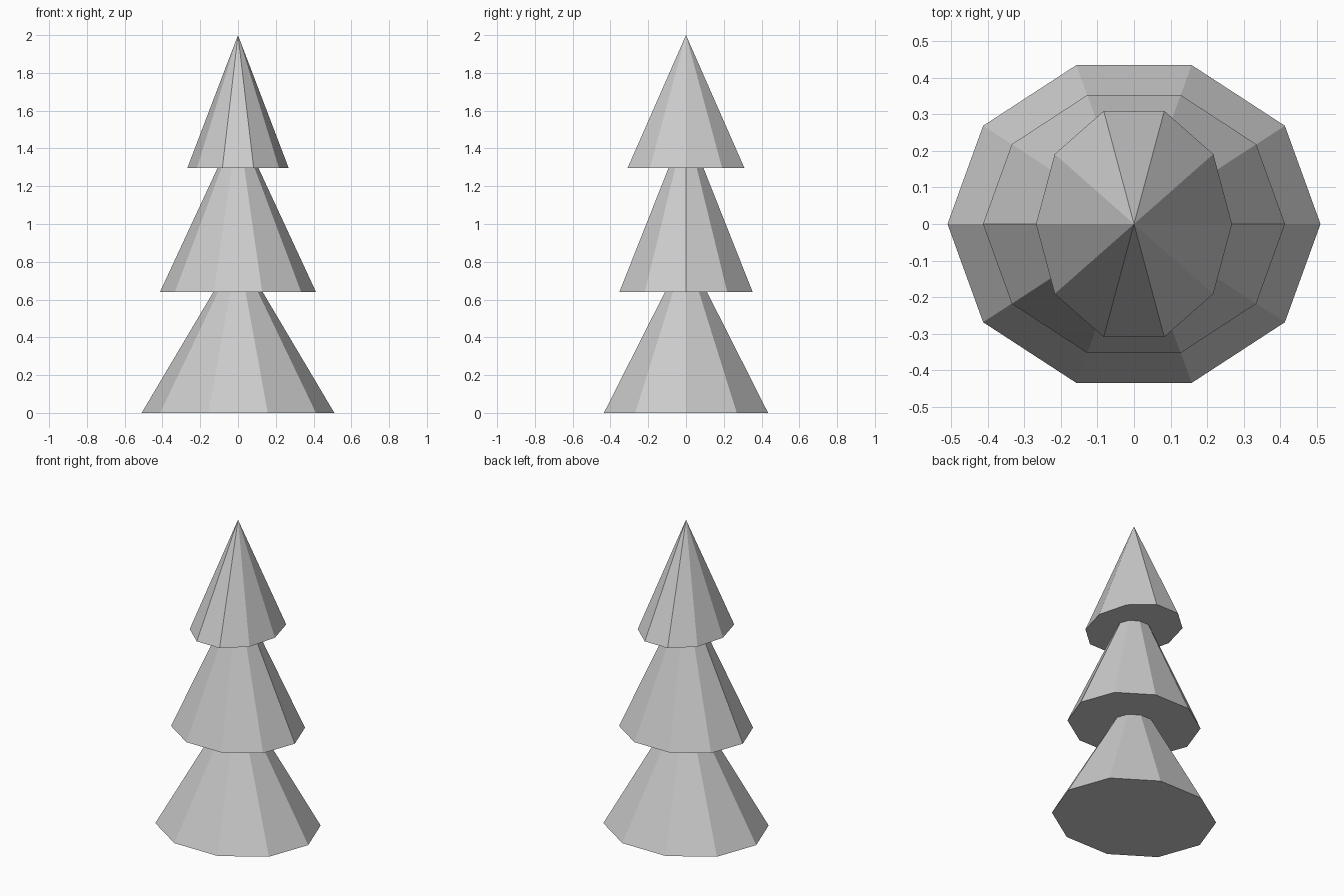
import bpy
import math

if "Cube" in bpy.data.objects:
    bpy.data.objects.remove(bpy.data.objects["Cube"])


def tier(name, z0, z1, rx, ry):
    """Ten-sided cone with a vertex on the +x axis, stretched to rx by ry."""
    bpy.ops.mesh.primitive_cone_add(vertices=10, radius1=1, radius2=0,
                                    depth=z1 - z0, location=(0, 0, (z0 + z1) / 2))
    ob = bpy.context.object
    ob.name = name
    # primitive starts at +y; turn it so a corner points along +x
    for v in ob.data.vertices:
        x, y = v.co.x, v.co.y
        v.co.x, v.co.y = y * rx, -x * ry
    bpy.ops.object.shade_flat()
    return ob


# Three stacked foliage tiers; lower tips are buried in the tier above
tier("bottom_branches", 0.0, 0.86, 0.51, 0.457)
tier("middle_branches", 0.64, 1.53, 0.413, 0.371)
tier("top_branches", 1.297, 2.0, 0.268, 0.325)
